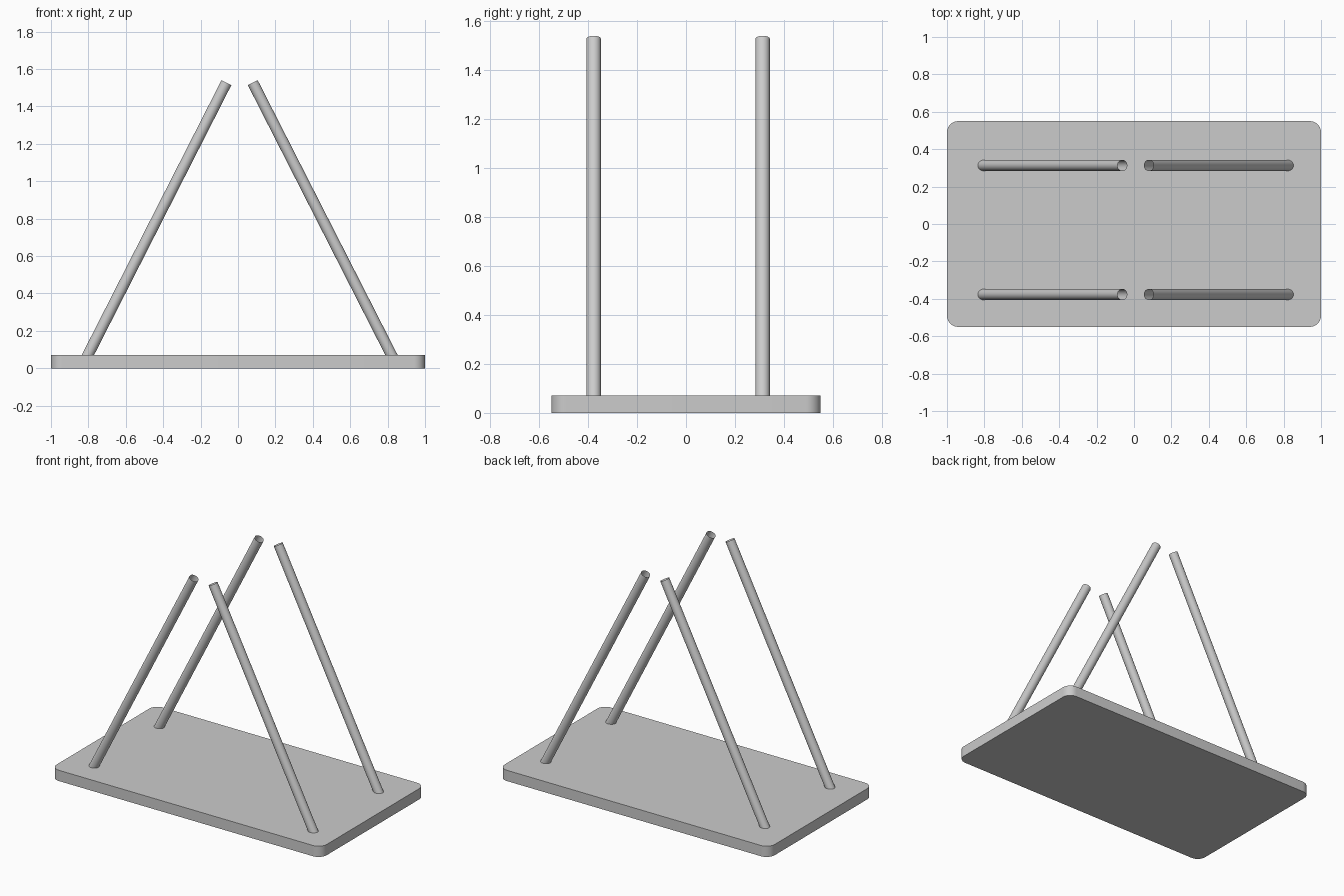
import bpy, bmesh
from mathutils import Vector

if "Cube" in bpy.data.objects:
    bpy.data.objects.remove(bpy.data.objects["Cube"])

BASE_TOP = 0.072
ROD_R = 0.0295


def smooth(ob):
    bpy.ops.object.select_all(action='DESELECT')
    ob.select_set(True)
    bpy.context.view_layer.objects.active = ob
    bpy.ops.object.shade_smooth_by_angle()


# Base board with rounded vertical corners
def make_base():
    bm = bmesh.new()
    bmesh.ops.create_cube(bm, size=1)
    for v in bm.verts:
        v.co = (v.co.x * 2.0, v.co.y * 1.1, (v.co.z + 0.5) * BASE_TOP)
    uprights = [e for e in bm.edges
                if abs(e.verts[0].co.z - e.verts[1].co.z) > 0.01]
    bmesh.ops.bevel(bm, geom=uprights, offset=0.06, segments=8,
                    profile=0.5, affect='EDGES')
    me = bpy.data.meshes.new("base_board")
    bm.to_mesh(me)
    bm.free()
    ob = bpy.data.objects.new("base_board", me)
    bpy.context.collection.objects.link(ob)
    smooth(ob)


# Leaning rod: open-ended tube from inside the board to its tip
def make_rod(name, foot, tip):
    foot, tip = Vector(foot), Vector(tip)
    axis = tip - foot
    foot = foot - axis * (0.036 / axis.z)
    axis = tip - foot
    bpy.ops.mesh.primitive_cylinder_add(
        vertices=32, radius=ROD_R, depth=axis.length,
        end_fill_type='NOTHING', location=(foot + tip) / 2,
        rotation=axis.to_track_quat('Z', 'Y').to_euler())
    ob = bpy.context.object
    ob.name = name
    smooth(ob)


make_base()
for row, y in (("front", -0.377), ("back", 0.313)):
    make_rod(row + "_left_rod", (-0.802, y, BASE_TOP), (-0.062, y, 1.527))
    make_rod(row + "_right_rod", (0.82, y, BASE_TOP), (0.079, y, 1.527))
